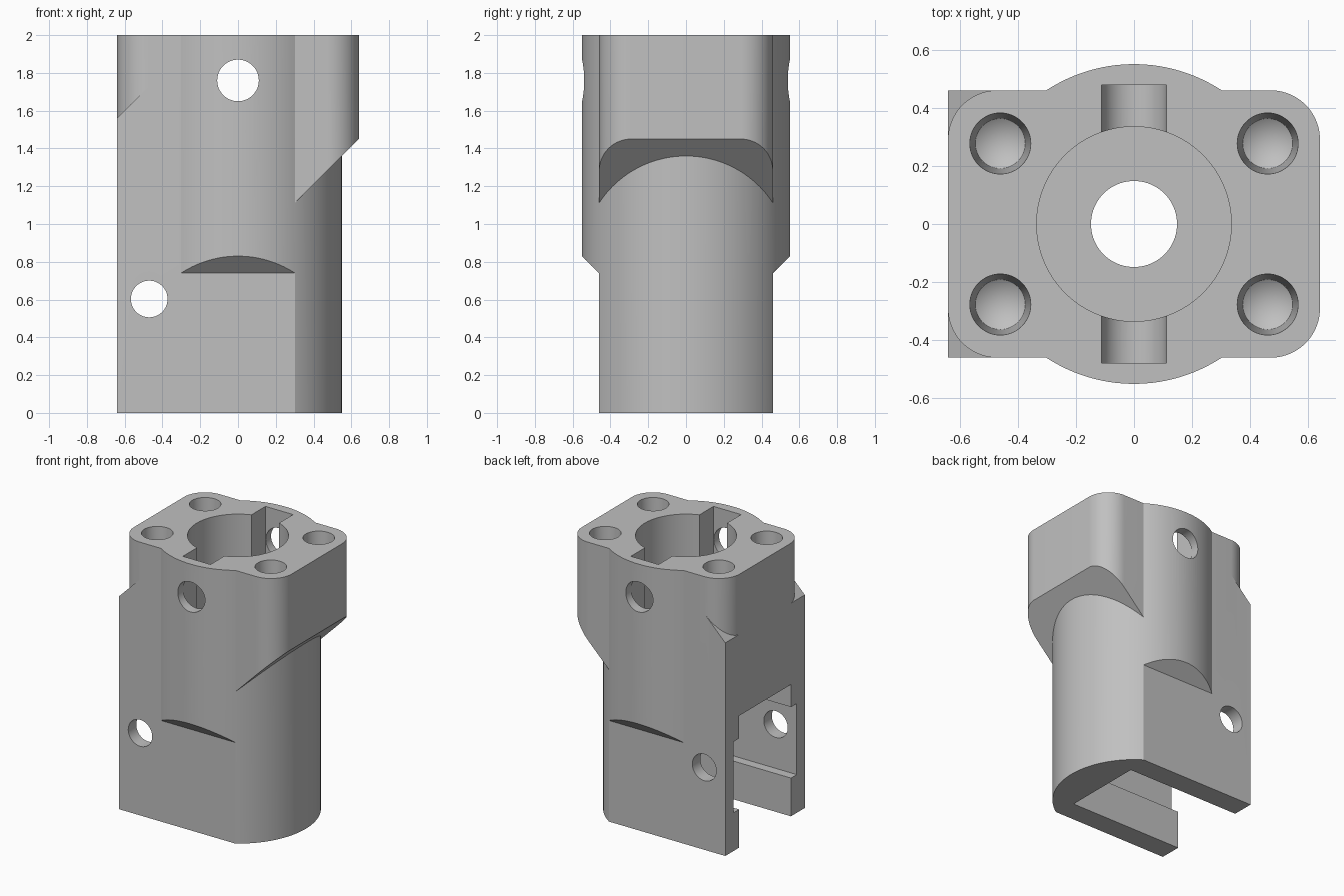
import bpy, bmesh, math
from mathutils import Vector

if "Cube" in bpy.data.objects:
    bpy.data.objects.remove(bpy.data.objects["Cube"], do_unlink=True)

grey = bpy.data.materials.new("light_grey")
grey.use_nodes = True
grey.diffuse_color = (0.53, 0.53, 0.53, 1)
grey.node_tree.nodes["Principled BSDF"].inputs["Base Color"].default_value = (0.53, 0.53, 0.53, 1)


def arc(cx, cy, r, start, end, steps):
    angles = [math.radians(start + (end - start) * i / steps) for i in range(steps + 1)]
    return [(cx + r * math.cos(a), cy + r * math.sin(a)) for a in angles]


def circle(r, cx=0, cy=0):
    return arc(cx, cy, r, 0, 360, 96)[:-1]


def finish(name, bm):
    bmesh.ops.recalc_face_normals(bm, faces=bm.faces)
    mesh = bpy.data.meshes.new(name)
    bm.to_mesh(mesh)
    bm.free()
    mesh.materials.append(grey)
    obj = bpy.data.objects.new(name, mesh)
    bpy.context.collection.objects.link(obj)
    return obj


def prism(name, points, axis, low, high, plane=None):
    """Extrude a profile along an axis, then trim away the outer side of a plane."""
    place = {"x": lambda u, v, w: (w, u, v),
             "y": lambda u, v, w: (u, w, v),
             "z": lambda u, v, w: (u, v, w)}[axis]
    bm = bmesh.new()
    rings = [[bm.verts.new(place(u, v, w)) for u, v in points] for w in (low, high)]
    bm.faces.new(rings[0])
    bm.faces.new(rings[1])
    n = len(points)
    for i in range(n):
        j = (i + 1) % n
        bm.faces.new((rings[0][i], rings[0][j], rings[1][j], rings[1][i]))
    if plane:
        geom = bm.verts[:] + bm.edges[:] + bm.faces[:]
        bmesh.ops.bisect_plane(bm, geom=geom, plane_co=plane[0],
                               plane_no=Vector(plane[1]).normalized(), clear_outer=True)
        bmesh.ops.holes_fill(bm, edges=bm.edges[:], sides=0)
    return finish(name, bm)


def cut(target, tool):
    mod = target.modifiers.new(tool.name, "BOOLEAN")
    mod.operation = "DIFFERENCE"
    mod.solver = "EXACT"
    mod.object = tool
    bpy.context.view_layer.objects.active = target
    bpy.ops.object.modifier_apply(modifier=mod.name)
    bpy.data.objects.remove(tool, do_unlink=True)


R, W, L, C = 0.55, 0.46, 0.64, 0.17
meet = math.degrees(math.asin(W / R))      # where the barrel meets the flats
meet_x = R * math.cos(math.radians(meet))

# Full-height block: barrel front and back, rounded left corners, square right corners
outline = arc(L - C, W - C, C, 0, 90, 20)
outline += arc(0, 0, R, meet, 180 - meet, 30)
outline += [(-L, W), (-L, -W)]
outline += arc(0, 0, R, 180 + meet, 360 - meet, 30)
outline += arc(L - C, C - W, C, 270, 360, 20)
body = prism("housing", outline, "z", 0, 2)

# Flats below the barrel, with sloped undersides
for s in (-1, 1):
    flat = [(s * W, -0.1), (s * W, 0.74), (s * 0.66, 0.94), (s * 0.66, -0.1)]
    cut(body, prism("flat_cut", flat, "x", -meet_x - 0.001, meet_x + 0.001))

# Round lower end under the sloped flange
crescent = arc(0, 0, R, -meet, meet, 60)
crescent += [(meet_x, 0.6), (0.8, 0.6), (0.8, -0.6), (meet_x, -0.6)]
cut(body, prism("round_end_cut", crescent, "z", -0.1, 2, ((L, 0, 1.45), (-1, 0, 1))))

# Rounded upper corners above the square ones
for s in (-1, 1):
    corner = [(x, s * y) for x, y in arc(C - L, W - C, C, 90, 180, 20)]
    corner += [(-0.8, s * (W - C)), (-0.8, s * 0.6), (C - L, s * 0.6)]
    cut(body, prism("corner_cut", corner, "z", 0, 2.1, ((-L, 0, 1.56), (1, 0, -1))))

# Main bore and the narrower shaft hole
cut(body, prism("bore", circle(0.335), "z", 1.3, 2.1))
cut(body, prism("shaft_hole", circle(0.148), "z", 0.5, 1.5))

# Round-bottomed keyways and the cross hole
keyway = arc(0, 1.5, 0.112, 180, 360, 32) + [(0.112, 2.1), (-0.112, 2.1)]
cut(body, prism("keyway", keyway, "y", -0.478, 0.478))
cut(body, prism("cross_hole", circle(0.11, 0, 1.76), "y", -0.7, 0.7))

# Open slot with grooved walls
half = [(0.3, -0.1), (0.3, 0.28), (0.367, 0.28), (0.367, 0.8), (0.3, 0.8), (0.3, 0.965)]
slot = half + [(-y, z) for y, z in reversed(half)]
cut(body, prism("slot", slot, "x", -0.8, 0.28))

# Pin hole through both slot walls
cut(body, prism("pin_hole", circle(0.097, -0.47, 0.603), "y", -0.7, 0.7))


# Tapered screw holes with pointed ends
def screw_hole(x, y):
    bm = bmesh.new()
    rings = []
    for r, z in ((0.106, 2.02), (0.105, 2.0), (0.086, 1.6)):
        rings.append([bm.verts.new((px, py, z)) for px, py in arc(x, y, r, 0, 360, 48)[:-1]])
    tip = bm.verts.new((x, y, 1.54))
    bm.faces.new(rings[0])
    for i in range(48):
        j = (i + 1) % 48
        for a, b in zip(rings, rings[1:]):
            bm.faces.new((a[i], a[j], b[j], b[i]))
        bm.faces.new((rings[-1][i], rings[-1][j], tip))
    return finish("screw_hole", bm)


for sx in (-1, 1):
    for sy in (-1, 1):
        cut(body, screw_hole(sx * 0.46, sy * 0.277))

# Smooth the curved walls and keep the edges crisp
bpy.ops.object.select_all(action="DESELECT")
body.select_set(True)
bpy.context.view_layer.objects.active = body
bpy.ops.object.shade_smooth_by_angle(angle=math.radians(25))
